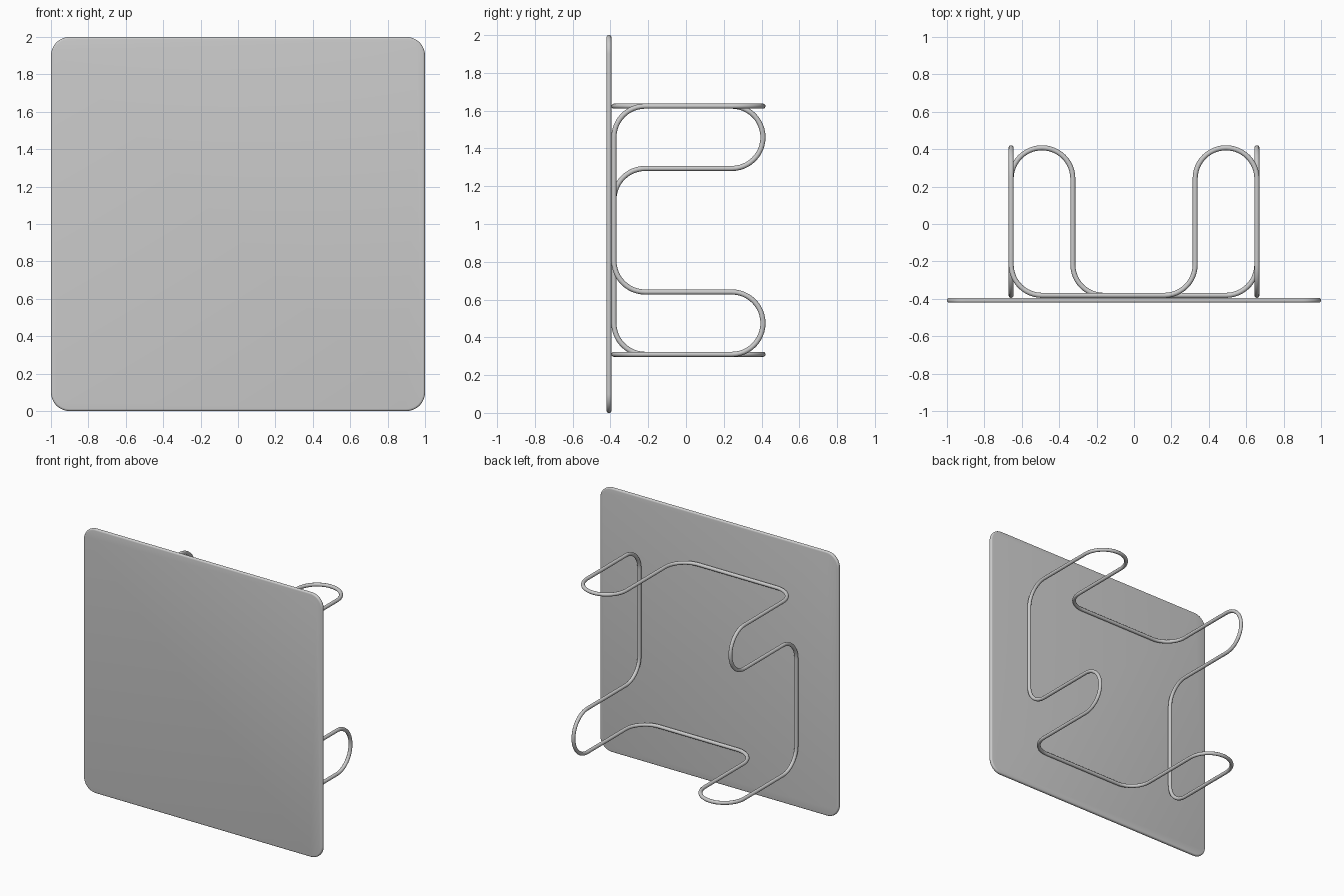
import bpy, bmesh
from math import cos, sin, pi
from mathutils import Vector, Matrix

if "Cube" in bpy.data.objects:
    bpy.data.objects.remove(bpy.data.objects["Cube"])

# Front panel: rounded square plate with rolled rim
SIZE, CORNER, T = 1.0, 0.1, 0.026
FRONT = -0.421
outline = []
for k in range(4):
    sx, sz = [(1, 1), (-1, 1), (-1, -1), (1, -1)][k]
    for i in range(13):
        a = k * pi / 2 + i * pi / 24
        outline.append((sx * (SIZE - CORNER) + CORNER * cos(a), FRONT,
                        1 + sz * (SIZE - CORNER) + CORNER * sin(a)))
bm = bmesh.new()
face = bm.faces.new([bm.verts.new(p) for p in outline])
ext = bmesh.ops.extrude_face_region(bm, geom=[face], use_keep_orig=True)
bmesh.ops.translate(bm, vec=(0, T, 0),
                    verts=[g for g in ext["geom"] if isinstance(g, bmesh.types.BMVert)])
rim = [e for e in bm.edges if abs(e.verts[0].co.y - e.verts[1].co.y) < 1e-5]
bmesh.ops.bevel(bm, geom=rim, offset=0.0115, segments=4, profile=0.5, affect='EDGES')
bmesh.ops.recalc_face_normals(bm, faces=bm.faces)
mesh = bpy.data.meshes.new("front_panel")
bm.to_mesh(mesh)
bm.free()
panel = bpy.data.objects.new("front_panel", mesh)
bpy.context.collection.objects.link(panel)
bpy.context.view_layer.objects.active = panel
panel.select_set(True)
bpy.ops.object.shade_smooth_by_angle(angle=0.6)

# Wire frame: one corner loop repeated in four quarter turns
HALF, R, WIRE, ZC = 0.657, 0.165, 0.0135, 0.967
BACK, TIP = FRONT + T + WIRE, 0.421 - WIRE
loop = [(HALF, BACK, HALF), (HALF, TIP, HALF),
        (HALF - 2 * R, TIP, HALF), (HALF - 2 * R, BACK, HALF)]
corners = [Matrix.Rotation(-k * pi / 2, 3, 'Y') @ Vector(p)
           for k in range(4) for p in loop]


def fillet(prev, p, nxt, r, steps=12):
    """Arc replacing a right-angled corner."""
    d1, d2 = (prev - p).normalized(), (nxt - p).normalized()
    c = p + r * (d1 + d2)
    return [c - r * (d2 * cos(t) + d1 * sin(t))
            for t in (i * pi / 2 / steps for i in range(steps + 1))]


path = []
n = len(corners)
for i in range(n):
    for q in fillet(corners[i - 1], corners[i], corners[(i + 1) % n], R):
        if not path or (q - path[-1]).length > 1e-4:
            path.append(q)

curve = bpy.data.curves.new("wire_frame", 'CURVE')
curve.dimensions = '3D'
curve.bevel_depth = WIRE
curve.bevel_resolution = 4
spline = curve.splines.new('POLY')
spline.points.add(len(path) - 1)
for pt, q in zip(spline.points, path):
    pt.co = (q.x, q.y, q.z + ZC, 1)
spline.use_cyclic_u = True
spline.use_smooth = True
wire = bpy.data.objects.new("wire_frame", curve)
bpy.context.collection.objects.link(wire)
